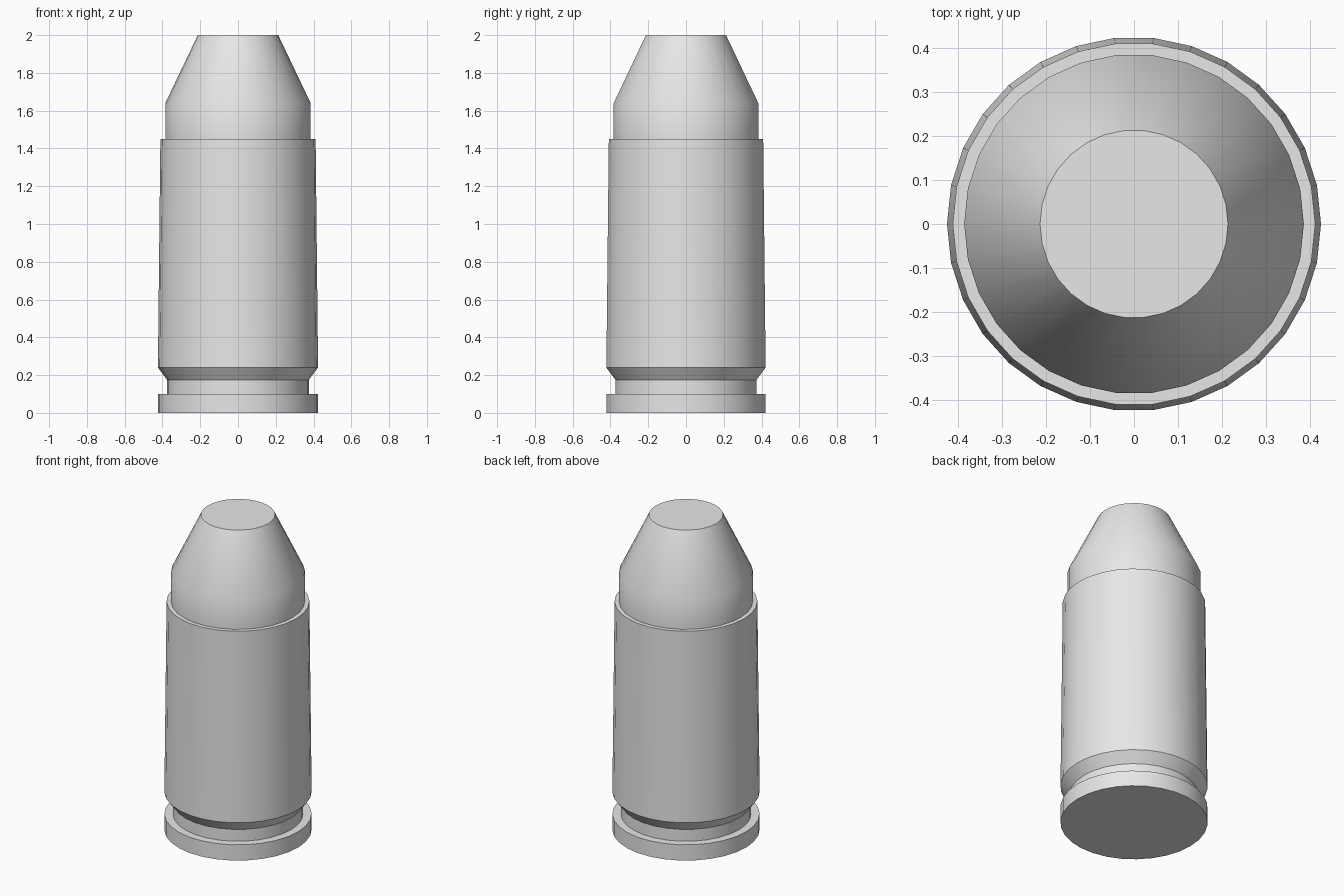
import bpy
import bmesh
from math import cos, sin, tau, radians

SIDES = 30

cube = bpy.data.objects.get("Cube")
if cube:
    bpy.data.objects.remove(cube, do_unlink=True)

grey = bpy.data.materials.new("light_grey")
grey.use_nodes = True
colour = (0.8, 0.8, 0.8, 1)
grey.diffuse_color = colour
grey.node_tree.nodes["Principled BSDF"].inputs["Base Color"].default_value = colour


def lathe(name, profile, cap_bottom=False, cap_top=False):
    """Turn a (radius, height) profile, listed from bottom to top, around z."""
    bm = bmesh.new()
    rings = [[bm.verts.new((r * cos(tau * i / SIDES), r * sin(tau * i / SIDES), z))
              for i in range(SIDES)] for r, z in profile]
    for low, high in zip(rings, rings[1:]):
        for i in range(SIDES):
            j = (i + 1) % SIDES
            bm.faces.new((low[i], low[j], high[j], high[i]))
    if cap_bottom:
        bm.faces.new(rings[0][::-1])
    if cap_top:
        bm.faces.new(rings[-1])
    mesh = bpy.data.meshes.new(name)
    bm.to_mesh(mesh)
    bm.free()
    mesh.materials.append(grey)
    obj = bpy.data.objects.new(name, mesh)
    bpy.context.collection.objects.link(obj)
    bpy.ops.object.select_all(action='DESELECT')
    obj.select_set(True)
    bpy.context.view_layer.objects.active = obj
    bpy.ops.object.shade_smooth_by_angle(angle=radians(30))
    return obj


# Case: rim, groove, bevel, tapered wall and the mouth's lip
lathe("case", [(0.424, 0), (0.424, 0.1), (0.375, 0.1), (0.375, 0.175),
               (0.424, 0.24), (0.411, 1.45), (0.385, 1.45)], cap_bottom=True)

# Flat-nosed tip seated in the mouth
lathe("tip", [(0.385, 1.45), (0.385, 1.64), (0.213, 2)], cap_top=True)
